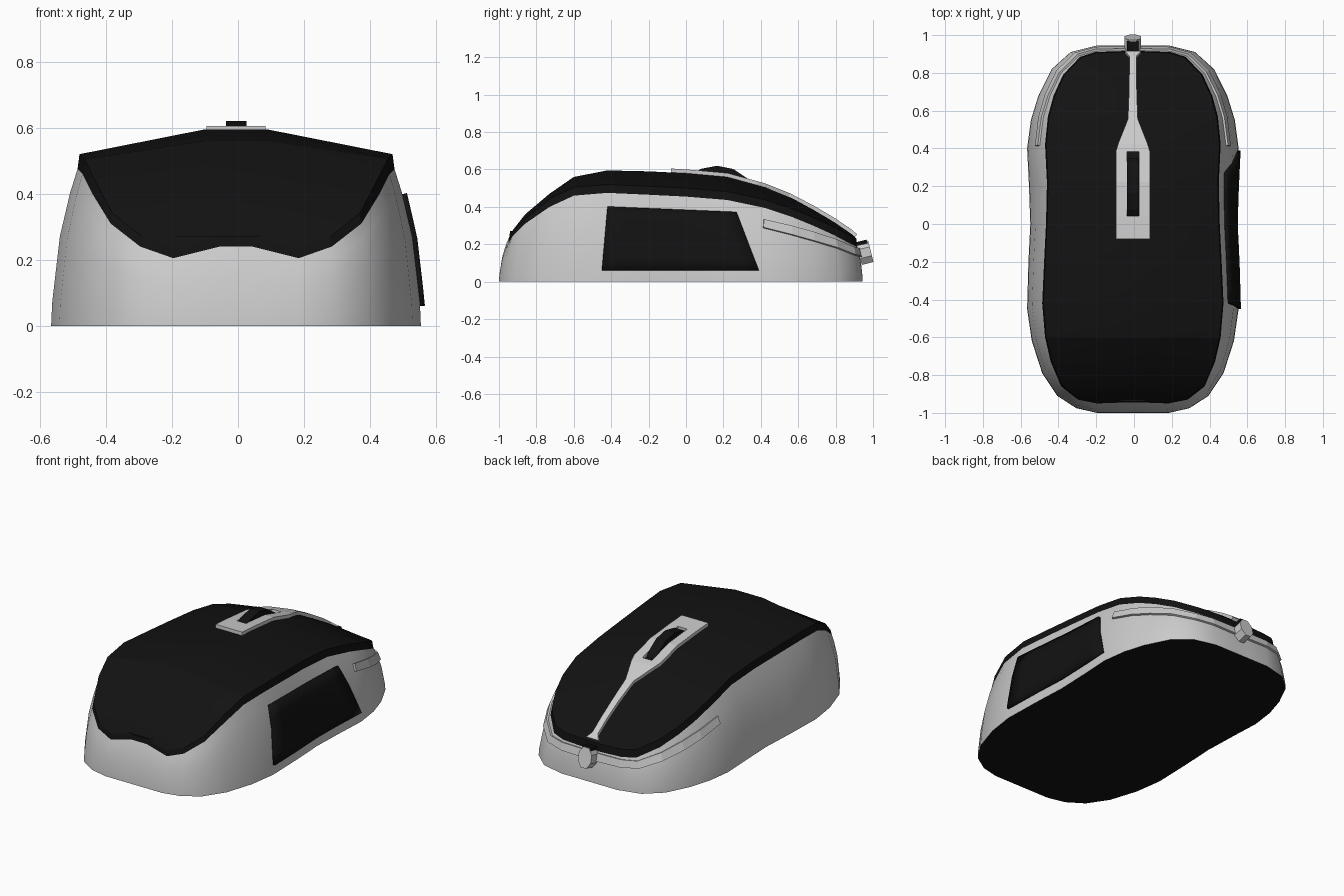
import bpy, bmesh, math
from mathutils import Vector
from mathutils.bvhtree import BVHTree

if "Cube" in bpy.data.objects:
    bpy.data.objects.remove(bpy.data.objects["Cube"])

CX = -0.006
black = bpy.data.materials.new("black_plastic")
black.diffuse_color = (0.006, 0.006, 0.006, 1)
black.use_nodes = True
black.node_tree.nodes["Principled BSDF"].inputs["Base Color"].default_value = black.diffuse_color


def make(name, verts, faces, mat=None, thick=0, smooth=30):
    me = bpy.data.meshes.new(name)
    me.from_pydata([tuple(v) for v in verts], [], faces)
    bm = bmesh.new()
    bm.from_mesh(me)
    bmesh.ops.recalc_face_normals(bm, faces=bm.faces)
    bm.to_mesh(me)
    bm.free()
    ob = bpy.data.objects.new(name, me)
    bpy.context.collection.objects.link(ob)
    if mat:
        me.materials.append(mat)
    if thick:
        m = ob.modifiers.new("thickness", 'SOLIDIFY')
        m.thickness = thick
        m.offset = 0
    if smooth:
        bpy.context.view_layer.objects.active = ob
        ob.select_set(True)
        bpy.ops.object.shade_smooth_by_angle(angle=math.radians(smooth))
        ob.select_set(False)
    return ob


# Half outline, back to front: base x, y; cover border x, y, z
half = [
    (.05, -1, .05, -.945, .24), (.19, -1, .19, -.95, .205),
    (.30, -.975, .29, -.93, .24), (.40, -.91, .38, -.86, .31),
    (.48, -.79, .435, -.73, .40), (.535, -.62, .465, -.6, .46),
    (.56, -.45, .48, -.42, .475), (.553, -.2, .47, -.2, .465),
    (.543, 0, .46, 0, .455), (.55, .2, .455, .22, .437),
    (.56, .4, .465, .42, .395), (.54, .55, .45, .57, .345),
    (.50, .68, .42, .68, .30), (.43, .82, .37, .79, .25),
    (.33, .91, .28, .885, .20), (.19, .945, .2, .91, .19),
    (.05, .945, .05, .915, .185)]
crown = [.26, .36, .47, .56, .595, .59, .58, .56, .505, .445, .385, .32, .255]
n = len(half)
loop = [(1, h) for h in half] + [(-1, h) for h in reversed(half)]
L = len(loop)
PROFILE = [(0, 0), (.15, .04), (.57, .33), (.85, .72), (1, 1)]


def side(s, h, t, out=0):
    """Point on the side wall at height fraction t."""
    for (t0, i0), (t1, i1) in zip(PROFILE, PROFILE[1:]):
        if t <= t1:
            k = i0 + (i1 - i0) * (t - t0) / (t1 - t0)
            break
    base, top = Vector(h[:2]), Vector(h[2:4])
    d = Vector((h[0], h[1] * .75))
    if abs(h[1]) > .93:
        d = Vector((0, h[1]))
    p = base.lerp(top, k) + d.normalized() * out
    return Vector((s * p.x + CX, p.y, h[4] * t))


def bands(rings):
    return [(r * L + i, r * L + (i + 1) % L, (r + 1) * L + (i + 1) % L, (r + 1) * L + i)
            for r in range(rings - 1) for i in range(L)]


# Grey side wall
wall_v = [side(s, h, t) for t, _ in PROFILE for s, h in loop]
wall_f = bands(len(PROFILE))
make("body_shell", wall_v, wall_f, smooth=40)

# Black underside
make("underside", [side(s, h, 0) for s, h in loop], [tuple(range(L))], black, smooth=0)

# Black top cover: rim band plus crowned rows
top_v = [side(s, h, 1) for s, h in loop]
for s, h in loop:
    top_v.append(Vector((s * (h[2] - .006) + CX, h[3] * .995, h[4] + (.045 if h[3] > -.8 else .03))))
rows = []
for i in range(1, n - 1):
    right, left = L + i, L + L - 1 - i
    if i == 1:
        inner = (L, 2 * L - 1)
    elif i == n - 2:
        inner = (L + n - 1, L + n)
    else:
        inner = (len(top_v), len(top_v) + 1)
        z = max(crown[i - 2], top_v[right].z)
        top_v += [Vector((s * .095 + CX, half[i][3], z)) for s in (1, -1)]
    rows.append((right, inner[0], inner[1], left))
top_f = bands(2)
for a, b in zip(rows, rows[1:]):
    top_f += [(a[j], a[j + 1], b[j + 1], b[j]) for j in range(3)]
make("top_cover", top_v, top_f, black, smooth=20)

wall_tree = BVHTree.FromPolygons(wall_v, wall_f)
top_tree = BVHTree.FromPolygons(top_v, top_f)

# Black grip panel laid on the right wall
NU, NV = 8, 5
panel = []
for j in range(NV + 1):
    v = j / NV
    for i in range(NU + 1):
        u = i / NU
        y = (-.45 + .03 * v) * (1 - u) + (.39 - .12 * v) * u
        z = .06 * (1 - v) + (.40 - .03 * u) * v
        hit = wall_tree.ray_cast(Vector((2, y, z)), Vector((-1, 0, 0)))[0]
        panel.append(Vector(((hit.x if hit else .5) + .005, y, z)))
W = NU + 1
make("side_grip", panel, [(j * W + i, j * W + i + 1, (j + 1) * W + i + 1, (j + 1) * W + i)
                          for j in range(NV) for i in range(NU)], black, .02)

# Grey trim line wrapping the nose
start = 10
path = [(1, h) for h in half[start:]] + [(-1, h) for h in reversed(half[start:])]
trim = []
for i, (s, h) in enumerate(path):
    k = min(i, len(path) - 1 - i) / (n - start - 1)
    trim += [side(s, h, .73 - .02 * k, .004), side(s, h, .84 + .12 * k, .004)]
make("nose_trim", trim, [(2 * i, 2 * i + 1, 2 * i + 3, 2 * i + 2)
                         for i in range(len(path) - 1)], None, .016, 0)

# Grey spine with a slot for the wheel
spine = [(-.08, .09), (.04, .09), (.22, .09), (.38, .09), (.42, .078), (.55, .026),
         (.68, .021), (.79, .019), (.88, .019), (.905, .042)]
sv, sf = [], []
for y, w in spine:
    hit = top_tree.ray_cast(Vector((CX, y, 2)), Vector((0, 0, -1)))[0]
    c = min(.032, w / 2)
    sv += [Vector((x + CX, y, (hit.z if hit else .23) + .006)) for x in (-w, -c, c, w)]
for r in range(len(spine) - 1):
    for j in range(3):
        if not (j == 1 and r in (1, 2)):
            a = r * 4 + j
            sf.append((a, a + 1, a + 5, a + 4))
make("centre_spine", sv, sf, None, .03, 0)


def prism(name, pts, x0, x1, mat=None):
    m = len(pts)
    v = [(x + CX, y, z) for x in (x0, x1) for y, z in pts]
    f = [tuple(range(m)), tuple(range(m, 2 * m))]
    f += [(i, (i + 1) % m, m + (i + 1) % m, m + i) for i in range(m)]
    return make(name, v, f, mat, 0, 0)


# Scroll wheel
prism("scroll_wheel", [(.165 + .23 * math.cos(a), .39 + .23 * math.sin(a))
                       for a in [math.tau * i / 16 + math.pi / 2 for i in range(16)]],
      -.031, .031, black)

# Cable socket: tilted eight-sided stub, with a dark cap strip
tilt = math.radians(14)
ax, up = Vector((math.cos(tilt), math.sin(tilt))), Vector((-math.sin(tilt), math.cos(tilt)))
ctr = Vector((.957, .155))
sock = []
for d in (-.032, .032):
    for i in range(8):
        a = math.tau * (i + .5) / 8
        p = ctr + ax * d + up * (.064 * math.sin(a))
        sock.append((.047 * math.cos(a) + CX, p.x, p.y))
make("cable_socket", sock, [tuple(range(8)), tuple(range(8, 16))] +
     [(i, (i + 1) % 8, 8 + (i + 1) % 8, 8 + i) for i in range(8)], None, 0, 0)
prism("socket_cap", [(.90, .19), (.97, .205), (.965, .225), (.905, .21)], -.03, .03, black)
